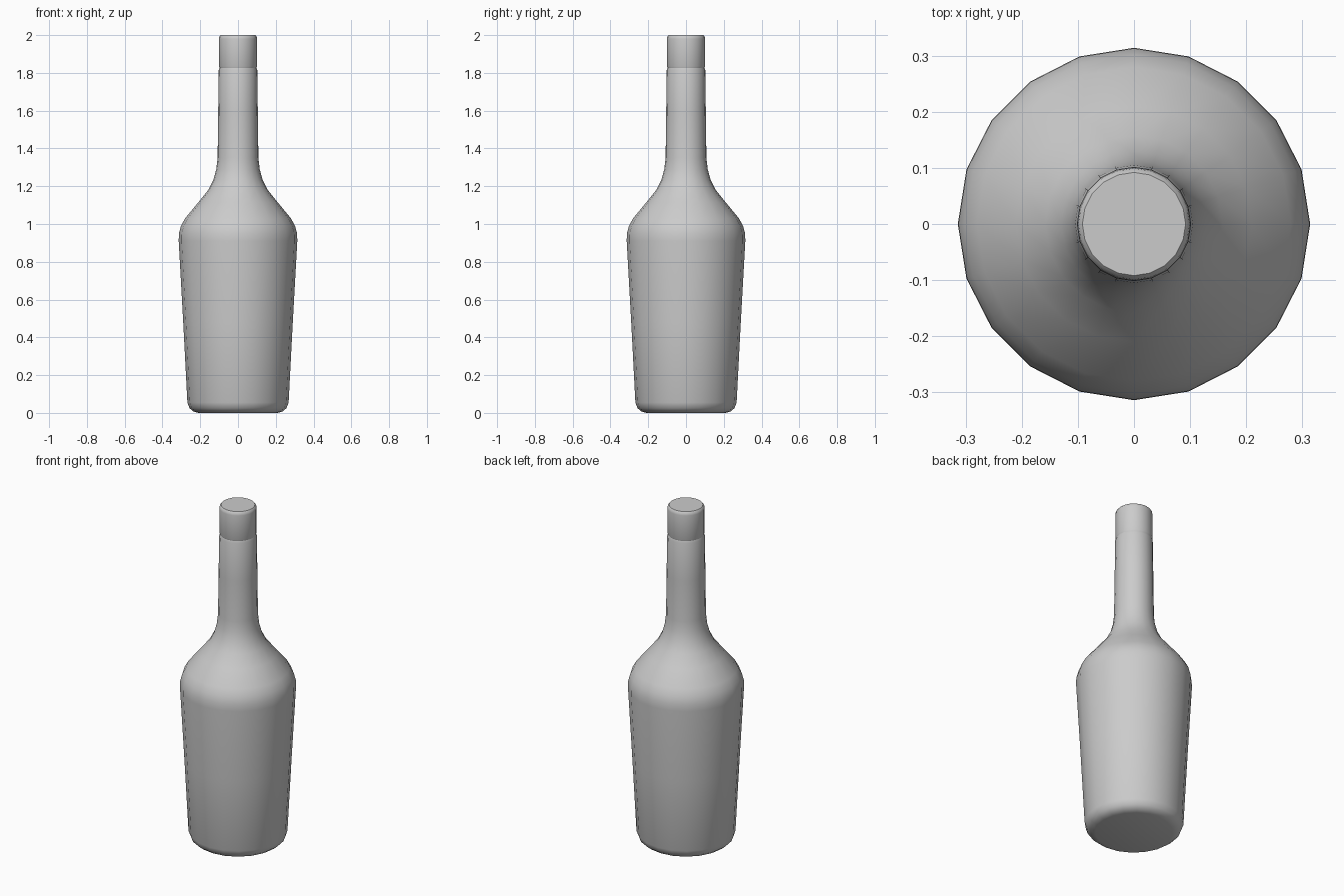
import bpy
import bmesh
from math import radians
from mathutils import Matrix, Vector

cube = bpy.data.objects.get("Cube")
if cube:
    bpy.data.objects.remove(cube, do_unlink=True)

SIDES = 20

grey = bpy.data.materials.new("plain grey")
grey.use_nodes = True
colour = (0.6, 0.6, 0.6, 1)
grey.diffuse_color = colour
grey.node_tree.nodes["Principled BSDF"].inputs["Base Color"].default_value = colour


def lathe(name, profile):
    """Spin a (radius, height) profile about z; both ends get flat caps."""
    bm = bmesh.new()
    rings = []
    for r, z in profile:
        rings.append([bm.verts.new(Matrix.Rotation(radians(360 * i / SIDES), 3, 'Z') @ Vector((r, 0, z)))
                      for i in range(SIDES)])
    for low, high in zip(rings, rings[1:]):
        for i in range(SIDES):
            j = (i + 1) % SIDES
            bm.faces.new((low[i], low[j], high[j], high[i]))
    bm.faces.new(rings[0][::-1])
    bm.faces.new(rings[-1])
    mesh = bpy.data.meshes.new(name)
    bm.to_mesh(mesh)
    bm.free()
    mesh.materials.append(grey)
    obj = bpy.data.objects.new(name, mesh)
    bpy.context.collection.objects.link(obj)
    bpy.ops.object.select_all(action='DESELECT')
    obj.select_set(True)
    bpy.context.view_layer.objects.active = obj
    bpy.ops.object.shade_smooth_by_angle(angle=radians(40))
    return obj


# Tapered body, rounded shoulder and long neck
lathe("bottle_body", [
    (0.21, 0), (0.235, 0.007), (0.257, 0.025), (0.268, 0.055),
    (0.29, 0.48), (0.314, 0.91), (0.313, 0.95), (0.302, 0.99), (0.28, 1.03),
    (0.21, 1.115), (0.158, 1.18), (0.13, 1.235), (0.115, 1.29), (0.108, 1.35),
    (0.105, 1.59), (0.102, 1.815), (0.097, 1.83),
])

# Stopper with a softened top edge
lathe("stopper", [
    (0.096, 1.822), (0.101, 1.835), (0.101, 1.98), (0.099, 1.992), (0.092, 2.0),
])
